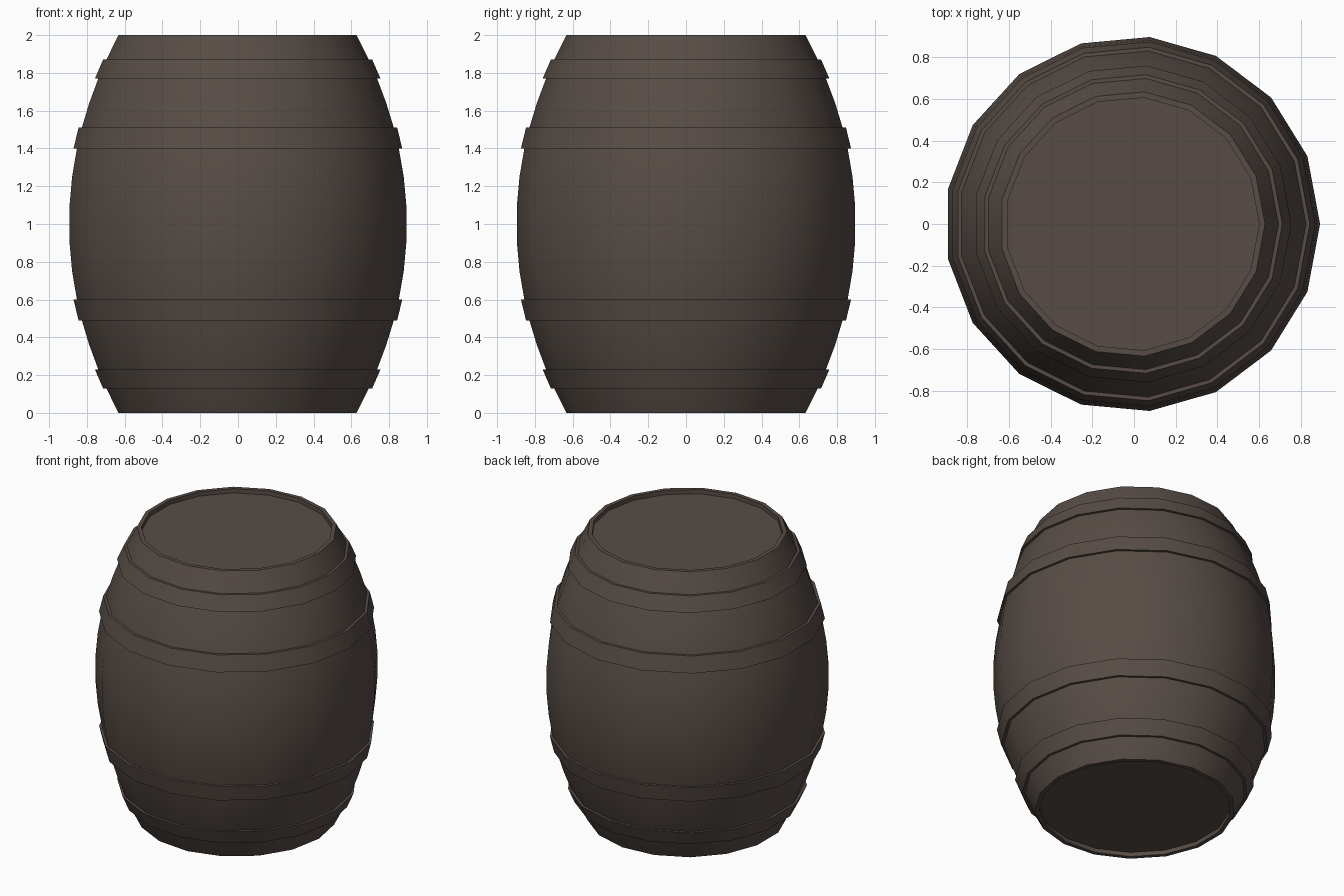
import bpy, bmesh, math

if "Cube" in bpy.data.objects:
    bpy.data.objects.remove(bpy.data.objects["Cube"])

SIDES = 17
CX = -0.008  # centres the odd-sided outline on x = 0

wood = bpy.data.materials.new("dark weathered wood")
wood.diffuse_color = (0.095, 0.073, 0.061, 1)
wood.use_nodes = True
wood.node_tree.nodes["Principled BSDF"].inputs["Base Color"].default_value = wood.diffuse_color


def bulge(z):
    """Stave radius at height z."""
    return 0.902 - 0.266 * (z - 1) ** 2


def lathe(name, profile, closed):
    """Revolve (radius, z) points; open profiles get capped at both ends."""
    bm = bmesh.new()
    rings = []
    for r, z in profile:
        rings.append([bm.verts.new((CX + r * math.cos(2 * math.pi * i / SIDES),
                                    r * math.sin(2 * math.pi * i / SIDES), z))
                      for i in range(SIDES)])
    pairs = list(zip(rings, rings[1:]))
    if closed:
        pairs.append((rings[-1], rings[0]))
    else:
        bm.faces.new(rings[0][::-1])
        bm.faces.new(rings[-1])
    for a, b in pairs:
        for i in range(SIDES):
            j = (i + 1) % SIDES
            bm.faces.new((a[i], a[j], b[j], b[i]))
    bmesh.ops.recalc_face_normals(bm, faces=bm.faces)
    mesh = bpy.data.meshes.new(name)
    bm.to_mesh(mesh)
    bm.free()
    mesh.materials.append(wood)
    ob = bpy.data.objects.new(name, mesh)
    bpy.context.collection.objects.link(ob)
    bpy.ops.object.select_all(action='DESELECT')
    ob.select_set(True)
    bpy.context.view_layer.objects.active = ob
    bpy.ops.object.shade_smooth_by_angle(angle=math.radians(30))
    return ob


# Barrel body with recessed lids at both ends
half = [0, 0.13, 0.23, 0.36, 0.49, 0.60, 0.75, 0.91]
heights = half + [2 - z for z in reversed(half)]
side = [(bulge(z), z) for z in heights]
lathe("barrel_body",
      [(0.608, 0.03), (0.608, 0)] + side + [(0.608, 2), (0.608, 1.97)], False)

# Four hoops following the bulge
for name, lo, hi in (("lower_end_hoop", 0.13, 0.23), ("lower_middle_hoop", 0.49, 0.60),
                     ("upper_middle_hoop", 1.40, 1.51), ("upper_end_hoop", 1.77, 1.87)):
    lathe(name, [(bulge(lo) - 0.01, lo), (bulge(lo) + 0.018, lo),
                 (bulge(hi) + 0.018, hi), (bulge(hi) - 0.01, hi)], True)
